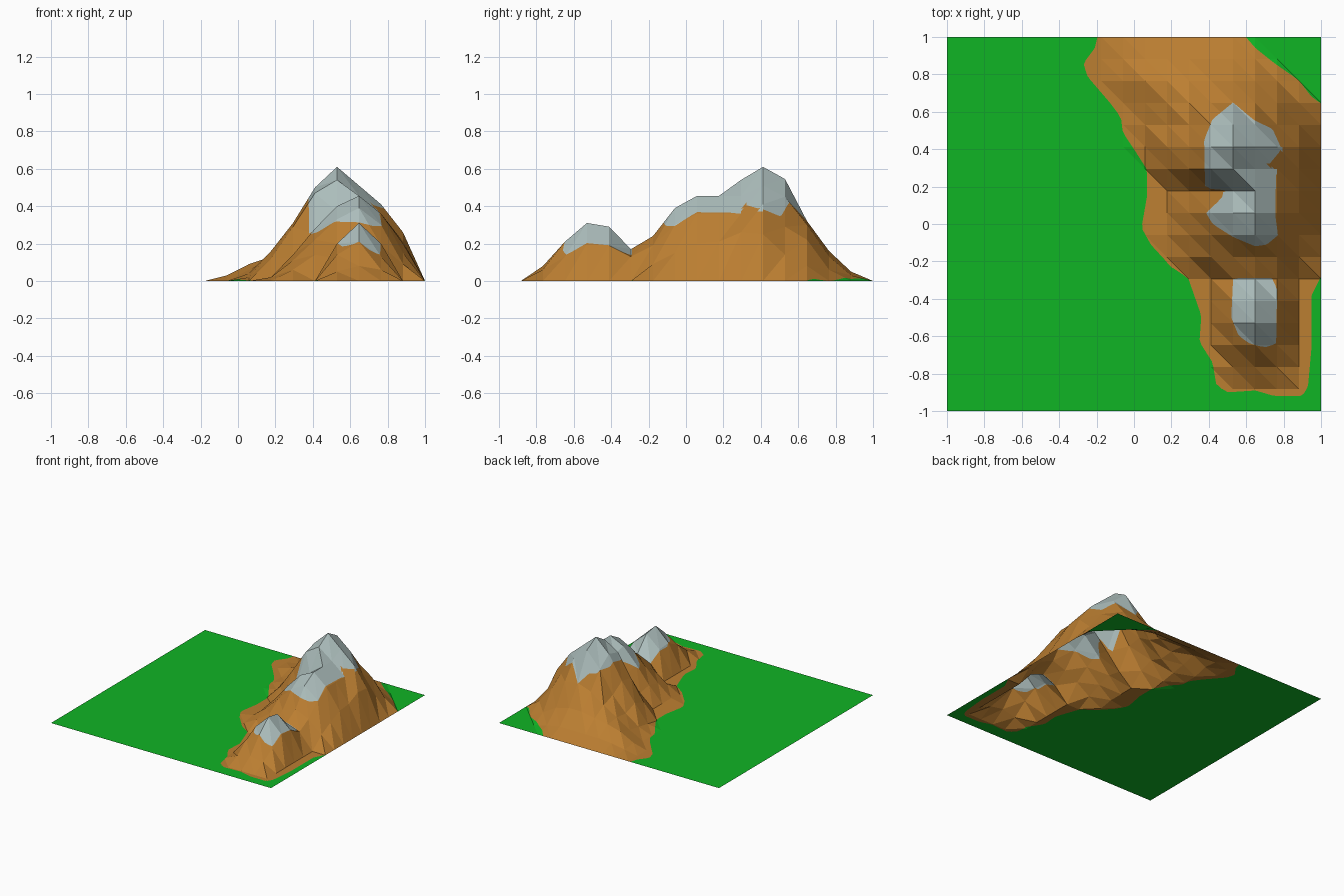
import bpy, bmesh
from mathutils import Vector
from mathutils.geometry import intersect_point_line

if "Cube" in bpy.data.objects:
    bpy.data.objects.remove(bpy.data.objects["Cube"])

N = 17                                   # coarse cells per side
coord = lambda i: -1 + 2 * i / N

# Cross-sections of the ridge: grid row -> (first column, heights going right)
SECTIONS = {
    2: (13, [.05, .08, .06]),
    3: (13, [.14, .21, .13]),
    4: (13, [.20, .31, .20]),
    5: (13, [.19, .29, .19]),
    6: (13, [.12, .17, .13]),
    7: (11, [.06, .14, .20, .24, .19, .09]),
    8: (10, [.02, .11, .22, .33, .39, .30, .15]),
    9: (10, [.02, .14, .28, .40, .455, .36, .20]),
    10: (10, [.02, .12, .25, .37, .455, .36, .21]),
    11: (10, [.12, .29, .47, .54, .455, .36, .26]),
    12: (9, [.02, .16, .31, .50, .61, .51, .41, .25]),
    13: (9, [.04, .12, .24, .42, .545, .45, .29, .14]),
    14: (9, [.06, .13, .20, .28, .32, .30, .22, .08]),
    15: (8, [.03, .09, .12, .14, .16, .16, .13, .06]),
    16: (8, [.02, .04, .05, .05, .05, .05, .03]),
}

# Painted zones, as outlines seen from above
ROCK = [(-.19, 1.02), (-.21, .94), (-.27, .86), (-.25, .79), (-.13, .65), (-.07, .57),
        (-.06, .49), (0, .4), (.07, .29), (.07, .15), (.04, -.02), (.09, -.11), (.2, -.23),
        (.29, -.29), (.36, -.49), (.35, -.63), (.42, -.74), (.44, -.86), (.5, -.9),
        (.65, -.89), (.75, -.92), (.9, -.92), (.93, -.87), (.95, -.65), (.95, -.38),
        (1.02, -.24), (1.02, .63), (.95, .68), (.88, .77), (.75, .86), (.65, .94), (.58, 1.02)]
HIGH_SNOW = [(.38, .19), (.375, .45), (.42, .56), (.53, .65), (.6, .59), (.65, .55), (.74, .51),
             (.79, .4), (.715, .31), (.76, .29), (.755, .05), (.77, -.06), (.71, -.11),
             (.65, -.12), (.53, -.07), (.42, 0), (.385, .06), (.45, .12), (.5, .18)]
LOW_SNOW = [(.53, -.29), (.52, -.5), (.56, -.6), (.62, -.64), (.7, -.66), (.76, -.64),
            (.765, -.35), (.74, -.29)]


def side(p, outline):
    """Signed distance to an outline, positive inside."""
    q, inside, best = Vector((p.x, p.y)), False, 9.0
    for k, b in enumerate(outline):
        a = outline[k - 1]
        near, t = intersect_point_line(q, Vector(a), Vector(b))
        near = Vector(a).lerp(Vector(b), min(1, max(0, t)))
        best = min(best, (q - near).length)
        if (a[1] > q.y) != (b[1] > q.y) and \
                q.x < a[0] + (q.y - a[1]) * (b[0] - a[0]) / (b[1] - a[1]):
            inside = not inside
    return best if inside else -best


def cut_outline(bm, outline):
    """Split faces where the outline crosses them."""
    value = {v: side(v.co, outline) for v in bm.verts}
    fresh = []
    for e in list(bm.edges):
        a, b = e.verts
        fa, fb = value[a], value[b]
        if fa * fb < 0:
            fresh.append(bmesh.utils.edge_split(e, a, fa / (fa - fb))[1])
    bmesh.ops.connect_verts(bm, verts=fresh)


def height(i, j):
    start, row = SECTIONS.get(j, (0, []))
    return row[i - start] if 0 <= i - start < len(row) else 0.0


# Faceted terrain sheet
bm = bmesh.new()
v = [[bm.verts.new((coord(i), coord(j), height(i, j))) for i in range(N + 1)]
     for j in range(N + 1)]
for j in range(N):
    for i in range(N):
        bm.faces.new((v[j][i], v[j][i + 1], v[j + 1][i]))
        bm.faces.new((v[j][i + 1], v[j + 1][i + 1], v[j + 1][i]))

# Flat refinement, then colour edges cut in
bmesh.ops.subdivide_edges(bm, edges=bm.edges[:], cuts=3, use_grid_fill=True)
for outline in (ROCK, HIGH_SNOW, LOW_SNOW):
    cut_outline(bm, outline)

# Grass, rock or snow by zone
for f in bm.faces:
    c = f.calc_center_median()
    f.smooth = False
    if side(c, HIGH_SNOW) > 0 or side(c, LOW_SNOW) > 0:
        f.material_index = 2
    elif side(c, ROCK) > 0:
        f.material_index = 1

mesh = bpy.data.meshes.new("mountain_terrain")
bm.to_mesh(mesh)
bm.free()
for name, colour in (("grass green", (.005, .46, .018)),
                     ("rock brown", (.50, .21, .031)),
                     ("snow grey", (.42, .52, .51))):
    mat = bpy.data.materials.new(name)
    mat.diffuse_color = (*colour, 1)
    mat.use_nodes = True
    mat.node_tree.nodes["Principled BSDF"].inputs["Base Color"].default_value = mat.diffuse_color
    mesh.materials.append(mat)
terrain = bpy.data.objects.new("mountain_terrain", mesh)
bpy.context.collection.objects.link(terrain)
